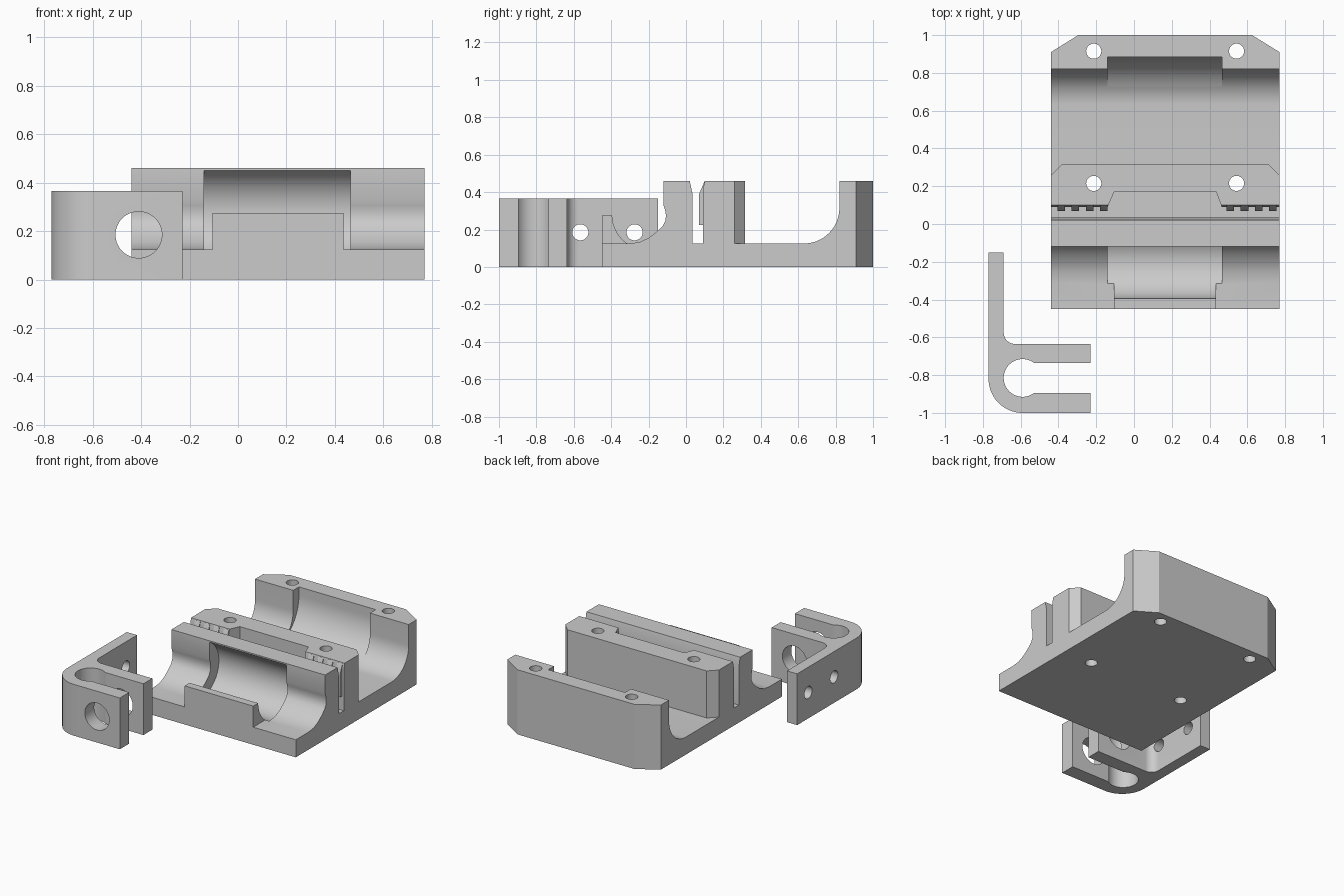
import bpy, bmesh, math

cube = bpy.data.objects.get("Cube")
if cube:
    bpy.data.objects.remove(cube, do_unlink=True)

grey = bpy.data.materials.new("light_grey")
grey.use_nodes = True
colour = (0.6, 0.6, 0.6, 1)
grey.diffuse_color = colour
grey.node_tree.nodes["Principled BSDF"].inputs["Base Color"].default_value = colour


def arc(cx, cy, r, a0, a1, n=16):
    """Points along an arc, angles in degrees."""
    angles = [math.radians(a0 + (a1 - a0) * i / n) for i in range(n + 1)]
    return [(cx + r * math.cos(a), cy + r * math.sin(a)) for a in angles]


def circle(cx, cy, r, n=40):
    return arc(cx, cy, r, 0, 360 - 360 / n, n - 1)


def prism(name, pts, axis, lo, hi):
    """Extrude a flat outline along an axis."""
    place = {"x": lambda p, t: (t, p[0], p[1]),
             "y": lambda p, t: (p[0], t, p[1]),
             "z": lambda p, t: (p[0], p[1], t)}[axis]
    bm = bmesh.new()
    a = [bm.verts.new(place(p, lo)) for p in pts]
    b = [bm.verts.new(place(p, hi)) for p in pts]
    bm.faces.new(a)
    bm.faces.new(b[::-1])
    for i in range(len(pts)):
        j = (i + 1) % len(pts)
        bm.faces.new((a[i], b[i], b[j], a[j]))
    bmesh.ops.recalc_face_normals(bm, faces=bm.faces)
    me = bpy.data.meshes.new(name)
    bm.to_mesh(me)
    bm.free()
    me.materials.append(grey)
    ob = bpy.data.objects.new(name, me)
    bpy.context.collection.objects.link(ob)
    return ob


def combine(body, tools, operation):
    """Apply boolean tools to a body, then delete the tools."""
    for tool in tools:
        mod = body.modifiers.new("bool", "BOOLEAN")
        mod.operation = operation
        mod.solver = "EXACT"
        mod.object = tool
    bpy.context.view_layer.update()
    graph = bpy.context.evaluated_depsgraph_get()
    me = bpy.data.meshes.new_from_object(body.evaluated_get(graph))
    body.modifiers.clear()
    body.data = me
    for tool in tools:
        bpy.data.objects.remove(tool, do_unlink=True)


X0, X1, TOP, FLOOR = -0.44, 0.77, 0.46, 0.125
R0, R1 = -0.14, 0.465          # bearing recess ends

# Carriage cross-section with front trough, belt slot and rear trough
section = [(-0.45, 0), (1, 0), (1, TOP), (0.82, TOP)]
section += arc(0.63, 0.315, 0.19, 0, -90)
section += [(0.315, FLOOR), (0.315, TOP), (0.10, TOP), (0.09, 0.41), (0.09, FLOOR),
            (0.035, FLOOR), (0.035, 0.39), (0.02, TOP), (-0.12, TOP), (-0.12, 0.33),
            (-0.112, 0.305), (-0.107, 0.275), (-0.111, 0.245), (-0.125, 0.218),
            (-0.16, 0.185), (-0.20, 0.155), (-0.25, 0.132), (-0.31, FLOOR), (-0.45, FLOOR)]
carriage = prism("carriage", section, "x", X0, X1)

# Front retaining lip and belt teeth
added = [prism("lip", [(-0.45, 0.05), (-0.30, 0.05), (-0.30, 0.275), (-0.45, 0.275)],
               "x", -0.105, 0.435)]
tooth = [(0.12, 0.225), (0.07, 0.225), (0.07, 0.39), (0.098, 0.455), (0.12, 0.455)]
for start in (-0.405, 0.49):
    for i in range(4):
        x = start + i * 0.075
        added.append(prism("tooth", tooth, "x", x, x + 0.04))
combine(carriage, added, "UNION")

# Bearing recesses and belt relief
cuts = [prism("front_recess", circle(-0.205, 0.28, 0.19, 64), "x", R0, R1),
        prism("rear_recess", arc(0.61, 0.40, 0.275, -89, 0, 24) + [(0.885, 0.6), (0.61, 0.6)],
              "x", R0, R1),
        prism("belt_relief", [(R0, 0.06), (R0, 0.09), (-0.105, 0.17), (0.435, 0.17),
                              (R1, 0.09), (R1, 0.06)], "z", FLOOR, 0.6)]

# Corner chamfers and screw holes, mirrored about the carriage middle
mid = (X0 + X1) / 2
for s in (-1, 1):
    edge = mid + s * 0.605
    cuts.append(prism("rear_chamfer", [(edge, 0.91), (edge - s * 0.145, 1), (edge - s * 0.145, 1.1),
                                       (edge + s * 0.1, 1.1), (edge + s * 0.1, 0.91)],
                      "z", -0.1, 0.6))
    cuts.append(prism("block_chamfer", [(edge, 0.258), (edge - s * 0.057, 0.315),
                                        (edge - s * 0.057, 0.35), (edge + s * 0.1, 0.35),
                                        (edge + s * 0.1, 0.258)], "z", FLOOR, 0.6))
    for y in (0.215, 0.915):
        cuts.append(prism("screw_hole", circle(mid + s * 0.378, y, 0.04), "z", -0.1, 0.6))
combine(carriage, cuts, "DIFFERENCE")

# Clamp bracket outline with rounded corner and keyhole slot
outline = [(-0.23, -1)] + arc(-0.59, -0.82, 0.18, 270, 180)
outline += [(-0.77, -0.15), (-0.69, -0.15)]
outline += arc(-0.63, -0.575, 0.06, 180, 270, 10)
outline += [(-0.23, -0.635), (-0.23, -0.735)]
outline += arc(-0.59, -0.815, 0.1, 53.13, 306.87, 32)
outline += [(-0.23, -0.895)]
bracket = prism("clamp_bracket", outline, "z", 0, 0.365)

# Bracket holes
holes = [prism("mount_hole", circle(y, 0.185, 0.043), "x", -0.9, -0.55) for y in (-0.565, -0.275)]
holes.append(prism("clamp_hole", circle(-0.41, 0.185, 0.096), "y", -1.1, -0.55))
combine(bracket, holes, "DIFFERENCE")

# Smooth curved walls, keep hard edges
bpy.ops.object.select_all(action="DESELECT")
for ob in (carriage, bracket):
    ob.select_set(True)
bpy.context.view_layer.objects.active = carriage
bpy.ops.object.shade_smooth_by_angle(angle=math.radians(28))
